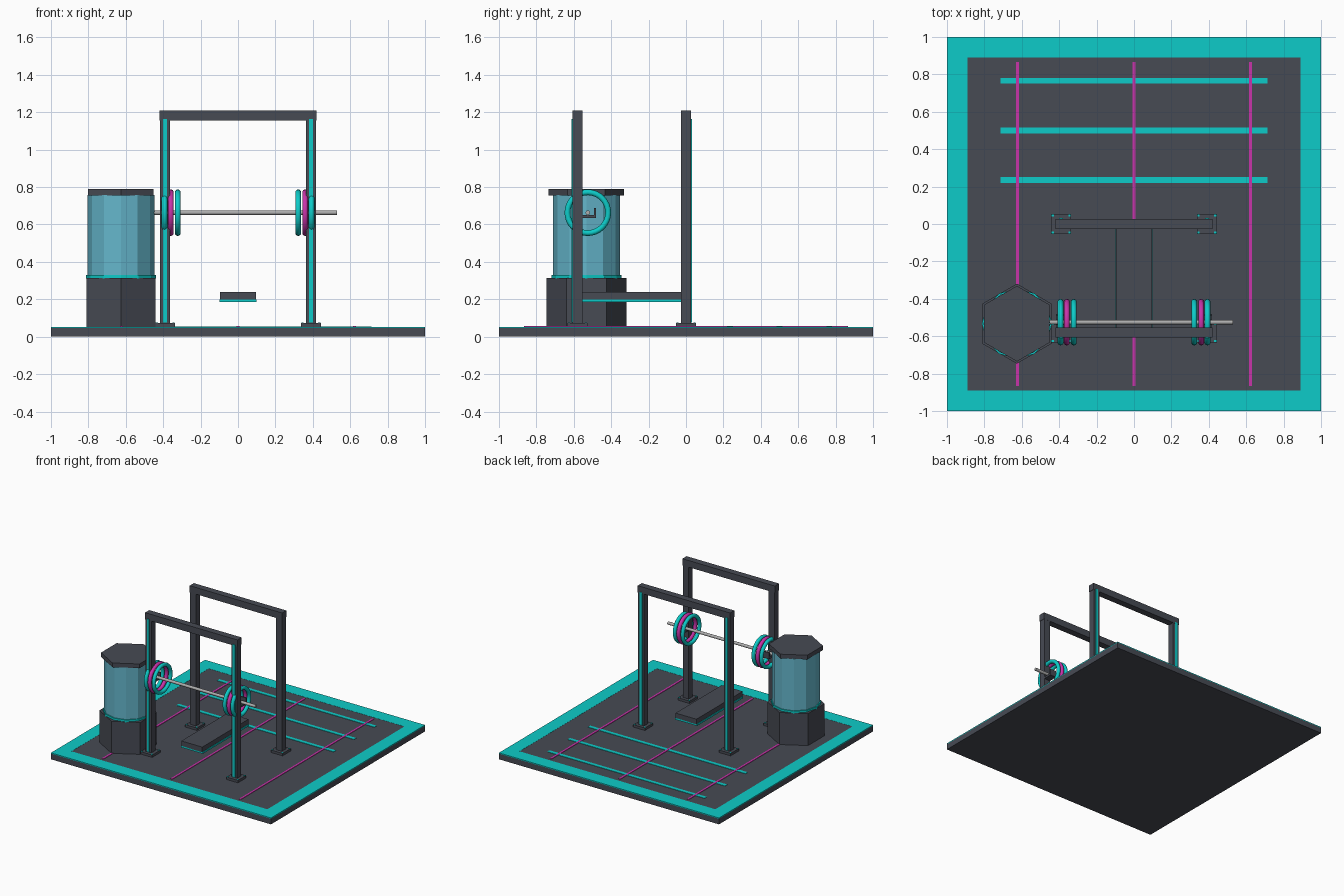
import bpy, math

if "Cube" in bpy.data.objects:
    bpy.data.objects.remove(bpy.data.objects["Cube"])


def material(name, rgb):
    m = bpy.data.materials.new(name)
    m.diffuse_color = (*rgb, 1)
    m.use_nodes = True
    m.node_tree.nodes["Principled BSDF"].inputs["Base Color"].default_value = m.diffuse_color
    return m


DARK = material("dark grey", (0.063, 0.069, 0.088))
CYAN = material("cyan", (0.004, 0.60, 0.58))
PINK = material("magenta", (0.58, 0.033, 0.40))
STEEL = material("steel", (0.42, 0.42, 0.42))
GLASS = material("pale blue glass", (0.13, 0.47, 0.60))


def finish(name, mat, smooth=False):
    ob = bpy.context.object
    ob.name = name
    ob.data.materials.append(mat)
    if smooth:
        bpy.ops.object.shade_smooth_by_angle(angle=math.radians(40))
    return ob


def box(name, mat, x0, x1, y0, y1, z0, z1):
    bpy.ops.mesh.primitive_cube_add(size=1, location=((x0 + x1) / 2, (y0 + y1) / 2, (z0 + z1) / 2))
    bpy.context.object.scale = (x1 - x0, y1 - y0, z1 - z0)
    bpy.ops.object.transform_apply(location=False, rotation=False, scale=True)
    return finish(name, mat)


def prism(name, mat, sides, r, x, y, z0, z1):
    bpy.ops.mesh.primitive_cylinder_add(vertices=sides, radius=r, depth=z1 - z0,
                                        location=(x, y, (z0 + z1) / 2))
    return finish(name, mat)


# Platform with a coloured border
box("platform", DARK, -1, 1, -1, 1, 0, 0.046)
box("floor_mat", DARK, -0.89, 0.89, -0.89, 0.89, 0.045, 0.052)
for s in (-1, 1):
    a, b = sorted((s * 0.89, s))
    box("border_end", CYAN, -1, 1, a, b, 0.046, 0.053)
    box("border_side", CYAN, a, b, -0.89, 0.89, 0.046, 0.053)

# Floor stripes
for y in (0.235, 0.5, 0.765):
    box("cross_stripe", CYAN, -0.715, 0.715, y - 0.015, y + 0.015, 0.051, 0.055)
for x in (-0.623, 0, 0.623):
    box("long_stripe", PINK, x - 0.008, x + 0.008, -0.865, 0.865, 0.051, 0.056)

# Two rack frames, light strips on their outer faces
for y, out in ((-0.58, -1), (0, 1)):
    for x in (-0.39, 0.39):
        box("foot_plate", DARK, x - 0.053, x + 0.053, y - 0.053, y + 0.053, 0.052, 0.072)
        for dx in (-0.045, 0.045):
            for dy in (-0.045, 0.045):
                box("foot_bolt", CYAN, x + dx - 0.006, x + dx + 0.006,
                    y + dy - 0.006, y + dy + 0.006, 0.07, 0.075)
        box("rack_post", DARK, x - 0.027, x + 0.027, y - 0.026, y + 0.026, 0.06, 1.16)
        a, b = sorted((y + out * 0.025, y + out * 0.031))
        box("post_light", CYAN, x - 0.011, x + 0.011, a, b, 0.075, 1.165)
    box("rack_beam", DARK, -0.42, 0.42, y - 0.027, y + 0.027, 1.155, 1.21)

# Bar hooks
for x in (-0.39, 0.39):
    box("hook_arm", DARK, x - 0.028, x + 0.028, -0.56, -0.48, 0.635, 0.65)
    box("hook_lip", DARK, x - 0.028, x + 0.028, -0.492, -0.48, 0.635, 0.688)

# Barbell with ring weights
BY, BZ = -0.525, 0.663
bpy.ops.mesh.primitive_cylinder_add(vertices=16, radius=0.012, depth=1.06,
                                    location=(0, BY, BZ), rotation=(0, math.pi / 2, 0))
finish("bar", STEEL, True)
for s in (-1, 1):
    for x, mat in ((0.393, CYAN), (0.359, PINK), (0.322, CYAN)):
        bpy.ops.mesh.primitive_torus_add(major_segments=32, minor_segments=10,
                                         major_radius=0.109, minor_radius=0.0155,
                                         location=(s * x, BY, BZ), rotation=(0, math.pi / 2, 0))
        finish("weight_ring", mat, True)

# Bench pad with light strip underneath
box("bench_pad", DARK, -0.095, 0.095, -0.6, 0, 0.198, 0.24)
box("bench_light", CYAN, -0.1, 0.1, -0.6, 0, 0.186, 0.2)

# Hexagonal tank
TX, TY = -0.626, -0.533
prism("tank_base", DARK, 6, 0.214, TX, TY, 0.05, 0.315)
prism("tank_ring", CYAN, 12, 0.187, TX, TY, 0.31, 0.331)
prism("tank_glass", GLASS, 12, 0.179, TX, TY, 0.33, 0.757)
prism("tank_lid", DARK, 6, 0.202, TX, TY, 0.755, 0.79)
